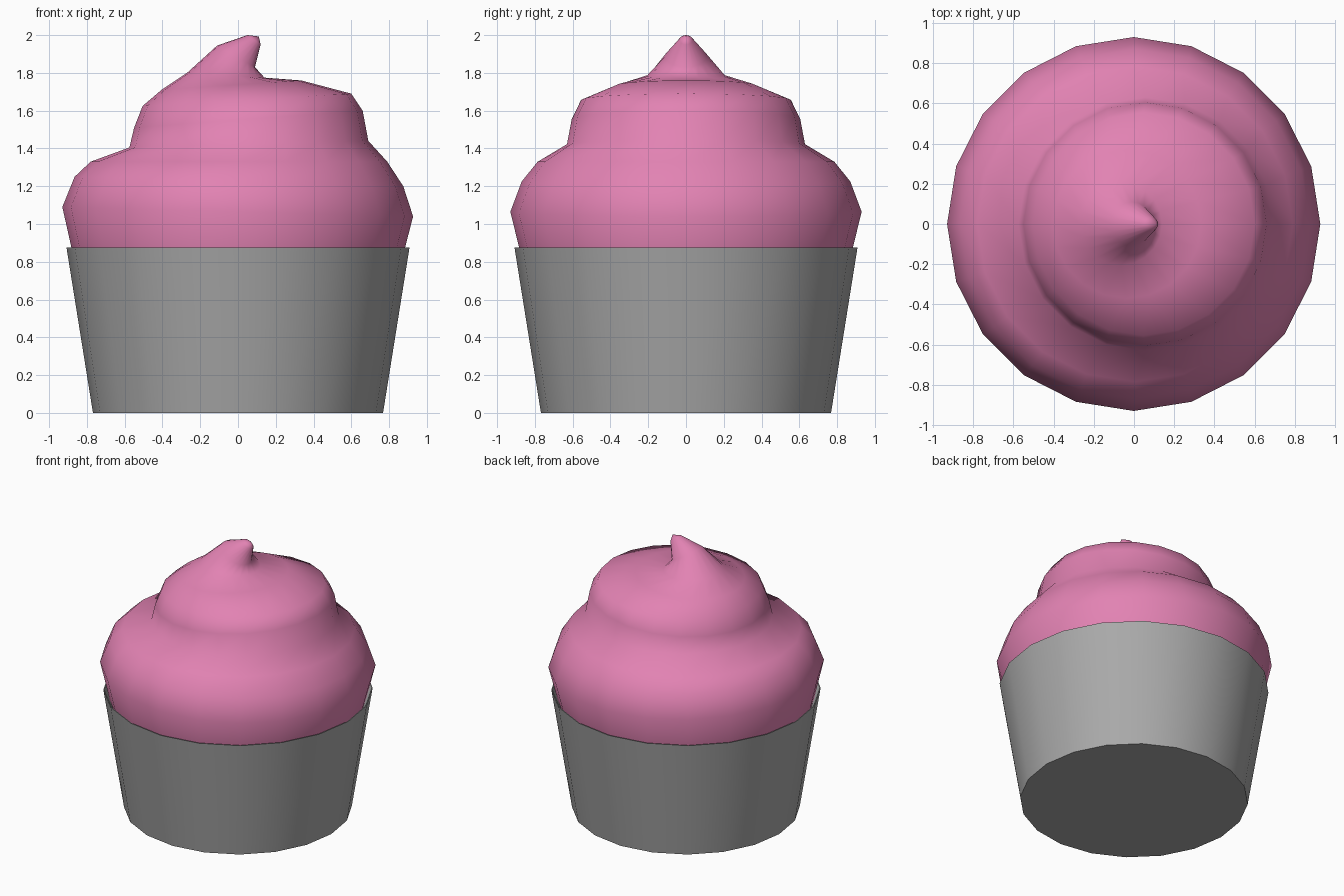
import bpy, bmesh, math

if "Cube" in bpy.data.objects:
    bpy.data.objects.remove(bpy.data.objects["Cube"])

SIDES = 20

def material(name, rgb):
    m = bpy.data.materials.new(name)
    m.diffuse_color = (*rgb, 1)
    m.use_nodes = True
    m.node_tree.nodes["Principled BSDF"].inputs["Base Color"].default_value = m.diffuse_color
    return m

def loft(name, rings, mat, tip=None, cap_bottom=False, angle=40):
    """Skin elliptical rings given as (left x, left z, right x, right z, y radius)."""
    bm = bmesh.new()
    loops = []
    for lx, lz, rx, rz, ry in rings:
        loop = []
        for i in range(SIDES):
            a = 2 * math.pi * i / SIDES
            c = math.cos(a)
            loop.append(bm.verts.new(((lx + rx) / 2 + (rx - lx) / 2 * c,
                                      ry * math.sin(a),
                                      (lz + rz) / 2 + (rz - lz) / 2 * c)))
        loops.append(loop)
    for a, b in zip(loops, loops[1:]):
        for i in range(SIDES):
            j = (i + 1) % SIDES
            bm.faces.new((a[i], a[j], b[j], b[i]))
    if cap_bottom:
        bm.faces.new(loops[0][::-1])
    if tip:
        t = bm.verts.new(tip)
        for i in range(SIDES):
            bm.faces.new((loops[-1][i], loops[-1][(i + 1) % SIDES], t))
    me = bpy.data.meshes.new(name)
    bm.to_mesh(me)
    bm.free()
    me.materials.append(mat)
    ob = bpy.data.objects.new(name, me)
    bpy.context.collection.objects.link(ob)
    bpy.ops.object.select_all(action='DESELECT')
    ob.select_set(True)
    bpy.context.view_layer.objects.active = ob
    bpy.ops.object.shade_smooth_by_angle(angle=math.radians(angle))
    return ob

def level(r, z):
    return (-r, z, r, z, r)

pink = material("pink frosting", (0.76, 0.225, 0.45))
grey = material("grey wrapper", (0.40, 0.40, 0.40))

# Wrapper: flared cup with a thin inner lip
loft("wrapper", [level(0.768, 0), level(0.908, 0.875), level(0.902, 0.875),
                 level(0.865, 0.80)], grey, cap_bottom=True)

# Frosting: two swirled tiers drawn up into a bent peak
loft("frosting", [
    level(0.865, 0.80),
    (-0.93, 1.09, 0.927, 1.04, 0.93),
    (-0.865, 1.25, 0.875, 1.20, 0.87),
    (-0.78, 1.33, 0.79, 1.33, 0.785),
    (-0.575, 1.405, 0.69, 1.44, 0.63),
    (-0.55, 1.51, 0.66, 1.60, 0.605),
    (-0.505, 1.625, 0.60, 1.69, 0.555),
    (-0.405, 1.71, 0.335, 1.76, 0.37),
    (-0.27, 1.80, 0.14, 1.775, 0.205),
    (-0.11, 1.945, 0.09, 1.83, 0.11),
    (0.05, 2.0, 0.12, 1.95, 0.035),
], pink, tip=(0.11, 0, 1.993), angle=180)
